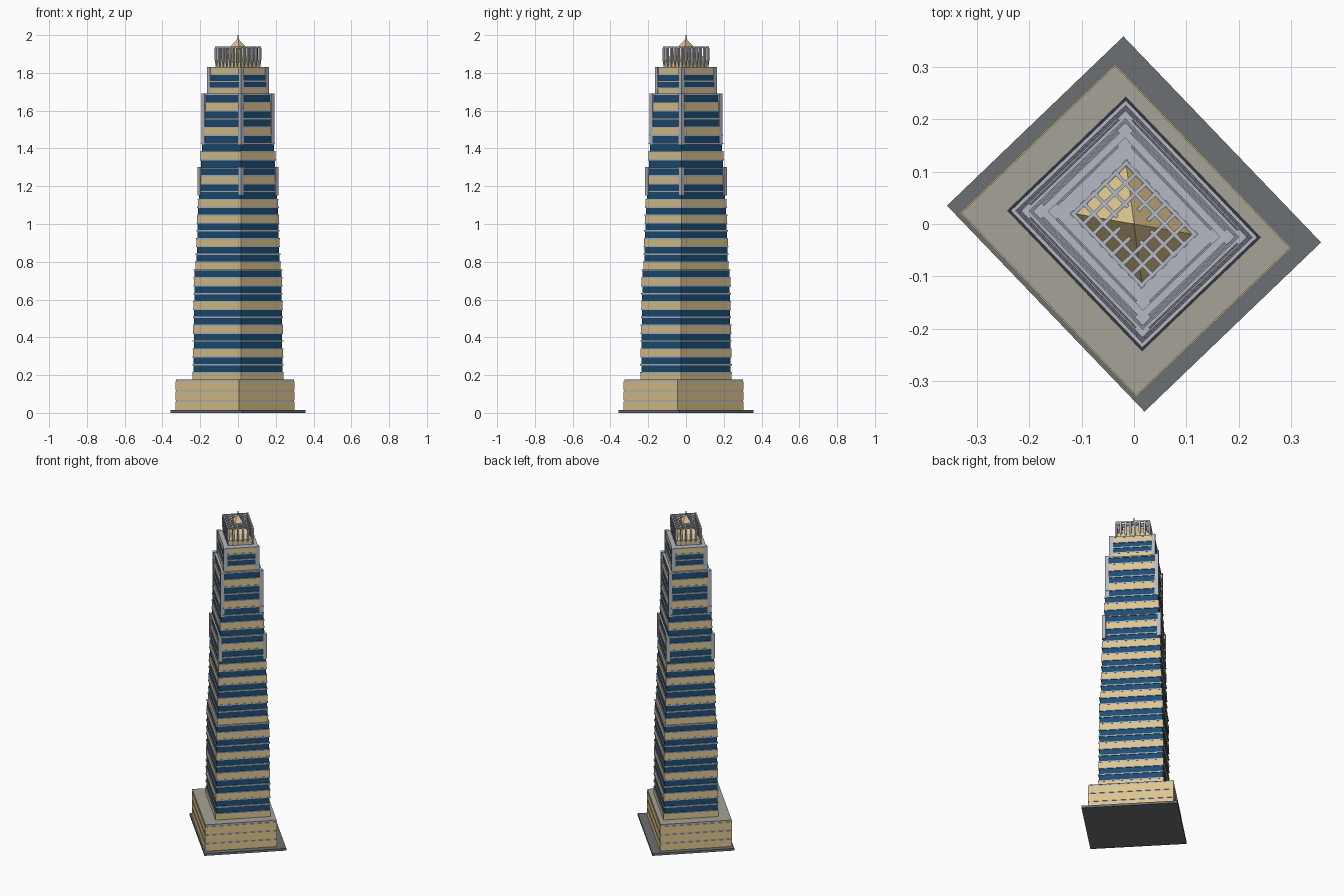
import bpy, bmesh, math
from mathutils import Matrix, Vector

if "Cube" in bpy.data.objects:
    bpy.data.objects.remove(bpy.data.objects["Cube"])

TURN = math.radians(43.8)   # the tower stands turned on its plot


def material(name, rgb):
    m = bpy.data.materials.new(name)
    m.use_nodes = True
    m.diffuse_color = (*rgb, 1)
    m.node_tree.nodes["Principled BSDF"].inputs["Base Color"].default_value = (*rgb, 1)
    return m


STONE, GLASS, METAL, ROOF, PAVING = range(5)
MATERIALS = [
    material("tan_stone", (0.73, 0.56, 0.27)),
    material("blue_glass", (0.013, 0.075, 0.17)),
    material("pale_metal", (0.45, 0.48, 0.55)),
    material("podium_roof", (0.38, 0.37, 0.31)),
    material("dark_paving", (0.15, 0.16, 0.17)),
]


class Part:
    """Collects tapered boxes into one object."""

    def __init__(self, name):
        self.name, self.bm = name, bmesh.new()

    def box(self, u, v, z0, z1, hu, hv, mat, top=None):
        tu, tv = top or (hu, hv)
        made = bmesh.ops.create_cube(self.bm, size=2)["verts"]
        for p in made:
            upper = p.co.z > 0
            p.co = Vector((u + p.co.x * (tu if upper else hu),
                           v + p.co.y * (tv if upper else hv), z1 if upper else z0))
        for f in {f for p in made for f in p.link_faces}:
            f.material_index = mat

    def finish(self):
        mesh = bpy.data.meshes.new(self.name)
        self.bm.transform(Matrix.Rotation(TURN, 4, "Z"))
        self.bm.to_mesh(mesh)
        self.bm.free()
        for m in MATERIALS:
            mesh.materials.append(m)
        bpy.context.collection.objects.link(bpy.data.objects.new(self.name, mesh))


def plan(inset):
    return 0.157 - inset, 0.186 - inset


# Paved plot
plot = Part("plot")
plot.box(0, 0, 0, 0.014, 0.233, 0.272, PAVING)
plot.finish()

# Podium: three stone storeys split by recessed metal strips
podium = Part("podium")
for i in range(3):
    z = 0.014 + i * 0.053
    podium.box(-0.02, 0.002, z, z + 0.045, 0.205, 0.243, STONE)
    podium.box(-0.02, 0.002, z + 0.045, z + 0.053, 0.202, 0.24, METAL)
podium.box(-0.02, 0.002, 0.173, 0.177, 0.203, 0.241, ROOF)
podium.finish()

# Tower tiers: bottom, top, inset at bottom, inset at top, storeys from the ground up
TIERS = [
    ("lower_tier", 0.175, 0.76, 0.0, 0.005, "SGGSGGSGGSGGSG"),
    ("middle_tier", 0.76, 1.092, 0.011, 0.018, "SGGSGGSG"),
    ("upper_tier", 1.092, 1.30, 0.02, 0.024, "SGGSG"),
    ("high_tier", 1.30, 1.69, 0.029, 0.042, "GSGGSGGSG"),
    ("top_tier", 1.69, 1.83, 0.055, 0.06, "SGGS"),
]
for name, z0, z1, in0, in1, storeys in TIERS:
    tier = Part(name)
    step = (z1 - z0) / len(storeys)
    for i, kind in enumerate(storeys):
        inset = in0 + (in1 - in0) * i / (len(storeys) - 1)
        z = z0 + i * step
        wall = plan(inset + (0.004 if kind == "G" else 0.001))
        tier.box(0, 0, z, z + step - 0.007, *wall, STONE if kind == "S" else GLASS)
        tier.box(0, 0, z + step - 0.007, z + step, *plan(inset), METAL)
    tier.finish()

# Corner columns on the upper tiers
for name, z0, z1, inset in [("upper_columns", 1.15, 1.302, 0.03),
                            ("high_columns", 1.42, 1.692, 0.046),
                            ("top_columns", 1.692, 1.832, 0.066)]:
    columns = Part(name)
    hu, hv = plan(inset)
    for su in (-1, 1):
        for sv in (-1, 1):
            columns.box(su * hu, sv * hv, z0, z1, 0.011, 0.011, METAL)
    columns.finish()

# Crown: pyramid roof behind a cage of fins and crossing beams
CU, CV, NU, NV = 0.07, 0.094, 6, 8
BASE, BEAM = 1.83, 1.932
roof = Part("pyramid_roof")
roof.box(0, 0, BASE, 1.862, CU - 0.004, CV - 0.004, STONE)
roof.box(0, 0, 1.862, 1.982, CU - 0.004, CV - 0.004, STONE, top=(0.0005, 0.0005))
roof.finish()

us = [-CU + 2 * CU * i / (NU - 1) for i in range(NU)]
vs = [-CV + 2 * CV * i / (NV - 1) for i in range(NV)]
beams = Part("crown_beams")
for u in us:
    beams.box(u, 0, BEAM, BEAM + 0.008, 0.0035, CV + 0.004, METAL)
for v in vs:
    beams.box(0, v, BEAM, BEAM + 0.0075, CU + 0.004, 0.0035, METAL)
beams.finish()

fins = Part("crown_fins")
spots = [(u, s * CV) for u in us for s in (-1, 1)]
spots += [(s * CU, v) for v in vs[1:-1] for s in (-1, 1)]
for u, v in spots:
    fins.box(u, v, BASE, 1.87, 0.0015, 0.0015, METAL, top=(0.0055, 0.0055))
    fins.box(u, v, 1.87, BEAM, 0.0055, 0.0055, METAL)
fins.finish()

# Mast
mast = Part("mast")
mast.box(0, 0, 1.96, 2.0, 0.002, 0.002, PAVING)
mast.finish()
